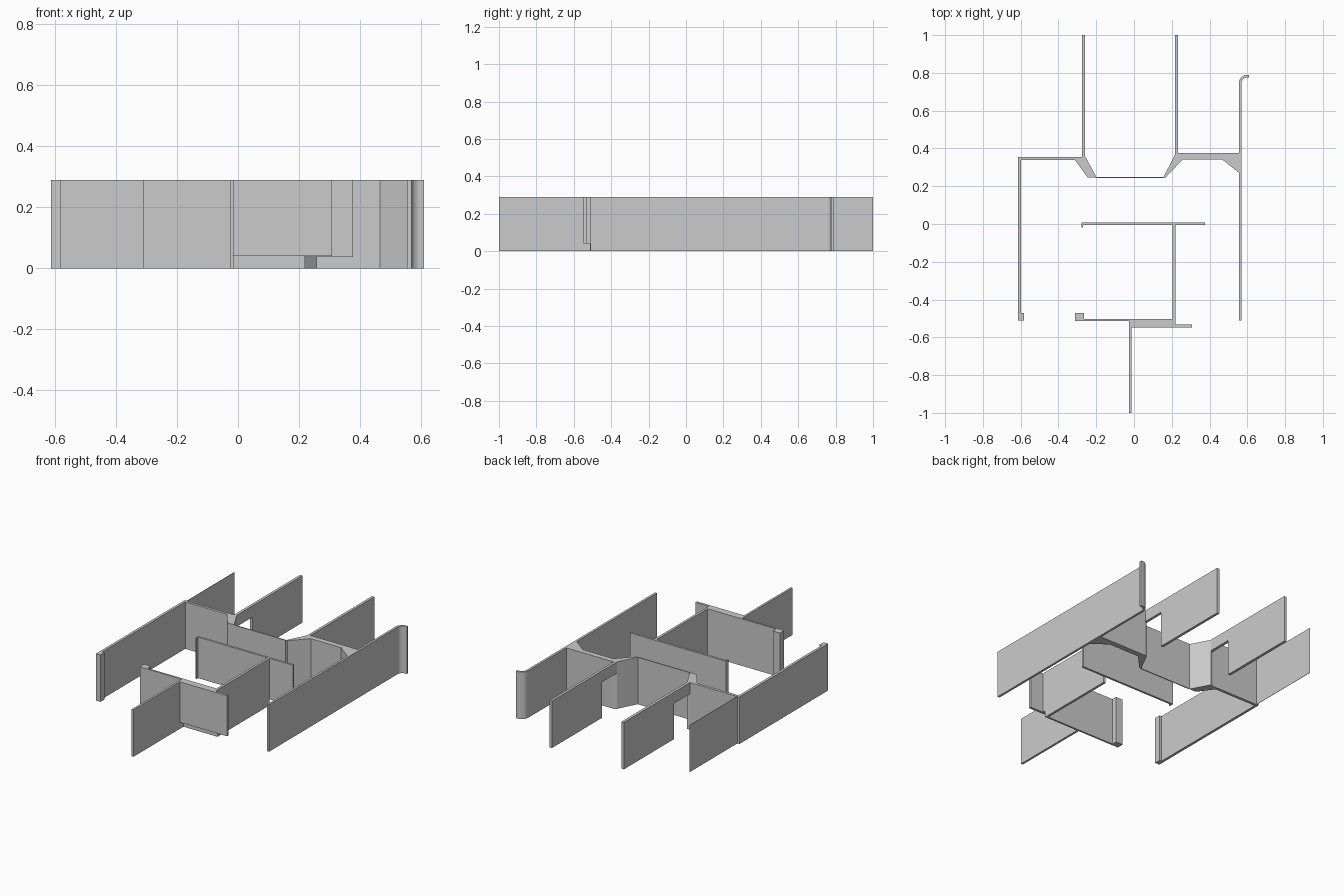
import bpy, bmesh
from math import sin, cos, pi

if "Cube" in bpy.data.objects:
    bpy.data.objects.remove(bpy.data.objects["Cube"])

H = 0.29       # wall height
LIFT = 0.037   # underside of the raised walls


def prism(name, pts, z0=0.0, z1=H):
    """Extrude a floor-plan outline from z0 up to z1."""
    bm = bmesh.new()
    face = bm.faces.new([bm.verts.new((x, y, z0)) for x, y in pts])
    ext = bmesh.ops.extrude_face_region(bm, geom=[face])
    verts = [v for v in ext["geom"] if isinstance(v, bmesh.types.BMVert)]
    bmesh.ops.translate(bm, verts=verts, vec=(0, 0, z1 - z0))
    bmesh.ops.recalc_face_normals(bm, faces=bm.faces[:])
    mesh = bpy.data.meshes.new(name)
    bm.to_mesh(mesh)
    bm.free()
    ob = bpy.data.objects.new(name, mesh)
    bpy.context.collection.objects.link(ob)
    return ob


def wall(name, x0, x1, y0, y1, z0=0.0, z1=H):
    return prism(name, [(x0, y0), (x1, y0), (x1, y1), (x0, y1)], z0, z1)


# Left outer wall with a small return at its front end
prism("left_outer_wall", [(-0.613, -0.51), (-0.583, -0.51), (-0.583, -0.471), (-0.597, -0.471),
                          (-0.597, 0.338), (-0.597, 0.355), (-0.613, 0.355)])
wall("left_back_partition", -0.599, -0.597, 0.355, 0.82)

# Cross walls with slanted ends either side of the bay
prism("left_cross_wall", [(-0.597, 0.338), (-0.312, 0.338), (-0.245, 0.246), (-0.198, 0.246),
                          (-0.259, 0.36), (-0.277, 0.355), (-0.597, 0.355)])
prism("right_cross_wall", [(0.155, 0.246), (0.167, 0.246), (0.258, 0.342), (0.466, 0.342),
                           (0.555, 0.272), (0.555, 0.376), (0.232, 0.376), (0.216, 0.366)])
wall("bay_panel", -0.198, 0.155, 0.243, 0.249)

# Back partitions, each with a doorway beside the cross wall
for side, x0, x1, y0 in (("left", -0.276, -0.259, 0.355), ("right", 0.216, 0.232, 0.366)):
    partition = [(y0, 0.22), (0.51, 0.22), (0.51, 0), (1, 0), (1, H), (y0, H)]
    ob = prism(side + "_doorway_partition", partition, x0, x1)
    for v in ob.data.vertices:       # stand the profile upright: (y, z, x) to (x, y, z)
        y, z, x = v.co
        v.co = (x, y, z)

# Right outer wall curling outward at the back
arc = [pi - pi / 2 * i / 8 for i in range(9)]
outer = [(0.6 + 0.045 * cos(a), 0.745 + 0.045 * sin(a)) for a in arc]
inner = [(0.6 + 0.031 * cos(a), 0.745 + 0.031 * sin(a)) for a in reversed(arc)]
prism("right_outer_wall", [(0.569, -0.51), (0.555, -0.51)] + outer +
      [(0.61, 0.79), (0.61, 0.776)] + inner)

# Raised middle wall with a short lip at the left end
prism("middle_wall", [(-0.278, -0.018), (-0.27, -0.018), (-0.27, -0.004), (0.377, -0.004),
                      (0.377, 0.009), (-0.278, 0.009)], LIFT)

# Front room: spine, front wall with end block, raised outer layer, front divider
wall("spine_wall", 0.204, 0.219, -0.503, -0.004)
prism("front_wall", [(-0.312, -0.513), (0.219, -0.513), (0.219, -0.502), (-0.264, -0.502),
                     (-0.264, -0.47), (-0.312, -0.47)])
prism("front_outer_layer", [(-0.027, -0.547), (0.308, -0.547), (0.308, -0.532),
                            (0.219, -0.532), (0.219, -0.513), (-0.027, -0.513)], 0.04)
wall("front_divider", -0.027, -0.014, -1.0, -0.513)
